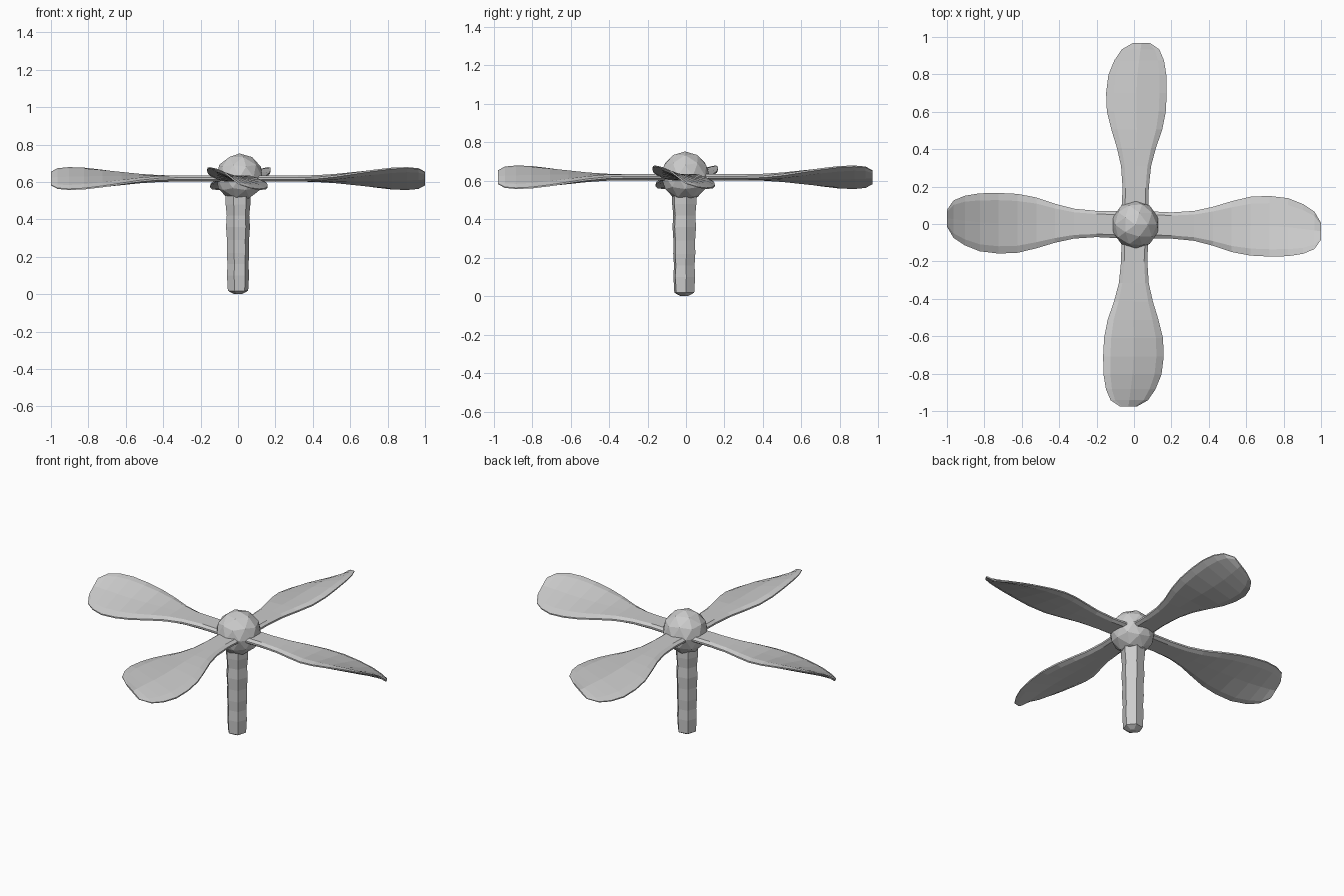
import bpy, bmesh, math
from mathutils import Matrix, Vector

if "Cube" in bpy.data.objects:
    bpy.data.objects.remove(bpy.data.objects["Cube"])

CX, CY, CZ = 0.005, -0.004, 0.618


def make_object(name, bm):
    bmesh.ops.recalc_face_normals(bm, faces=bm.faces)
    mesh = bpy.data.meshes.new(name)
    bm.to_mesh(mesh)
    bm.free()
    obj = bpy.data.objects.new(name, mesh)
    bpy.context.collection.objects.link(obj)
    return obj


def loft(name, rings, matrix=Matrix.Identity(4)):
    """Skin a list of equal-length point rings and cap both ends."""
    bm = bmesh.new()
    loops = [[bm.verts.new(matrix @ Vector(p)) for p in ring] for ring in rings]
    n = len(loops[0])
    for a, b in zip(loops, loops[1:]):
        for i in range(n):
            j = (i + 1) % n
            bm.faces.new((a[i], a[j], b[j], b[i]))
    for end in (loops[0], loops[-1]):
        bmesh.ops.triangulate(bm, faces=[bm.faces.new(end)])
    return make_object(name, bm)


# Blade stations: distance, trailing y, leading y, twist rise, half thickness
STATIONS = [
    (0.08, -0.072, 0.072, 0.000, 0.017),
    (0.20, -0.074, 0.066, 0.000, 0.017),
    (0.32, -0.086, 0.074, 0.000, 0.016),
    (0.42, -0.112, 0.096, 0.003, 0.016),
    (0.52, -0.146, 0.126, 0.013, 0.015),
    (0.62, -0.165, 0.150, 0.028, 0.014),
    (0.72, -0.170, 0.154, 0.043, 0.013),
    (0.82, -0.168, 0.142, 0.055, 0.012),
    (0.90, -0.155, 0.110, 0.058, 0.010),
    (0.96, -0.130, 0.070, 0.053, 0.008),
    (0.995, -0.080, 0.010, 0.035, 0.005),
]


def blade_section(r, y0, y1, rise, t):
    # Slim faceted lens, tilted so the trailing edge is higher
    outline = [(0, 0.3), (0.12, 1), (0.5, 1), (0.88, 1), (1, 0.3),
               (1, -0.3), (0.88, -1), (0.5, -1), (0.12, -1), (0, -0.3)]
    return [(r, y0 + (y1 - y0) * u, rise * (1 - 2 * u) + t * v)
            for u, v in outline]


# Four blades around the hub
blade = [blade_section(*s) for s in STATIONS]
for k, side in enumerate(("right", "back", "left", "front")):
    place = (Matrix.Translation((CX * (k % 2), CY, CZ))
             @ Matrix.Rotation(k * math.pi / 2, 4, 'Z')
             @ Matrix.Diagonal((0.977 if k % 2 else 1.005, 1, 1, 1)))
    loft(side + "_blade", blade, place)

# Low-poly round hub
bm = bmesh.new()
bmesh.ops.create_icosphere(bm, subdivisions=2, radius=0.128,
                           matrix=Matrix.Translation((0.008, CY, 0.624)))
make_object("hub", bm)

# Slightly wavy six-sided stem with a blunt foot
STEM = [(0.0, 0.02), (0.018, 0.055), (0.10, 0.060), (0.16, 0.057),
        (0.22, 0.061), (0.29, 0.060), (0.36, 0.065), (0.42, 0.061),
        (0.48, 0.067), (0.54, 0.067)]
rings = []
for z, r in STEM:
    rings.append([(r * math.cos(a), CY - 0.005 + r * math.sin(a), z)
                  for a in (math.radians(60 * i + 10) for i in range(6))])
loft("stem", rings)
